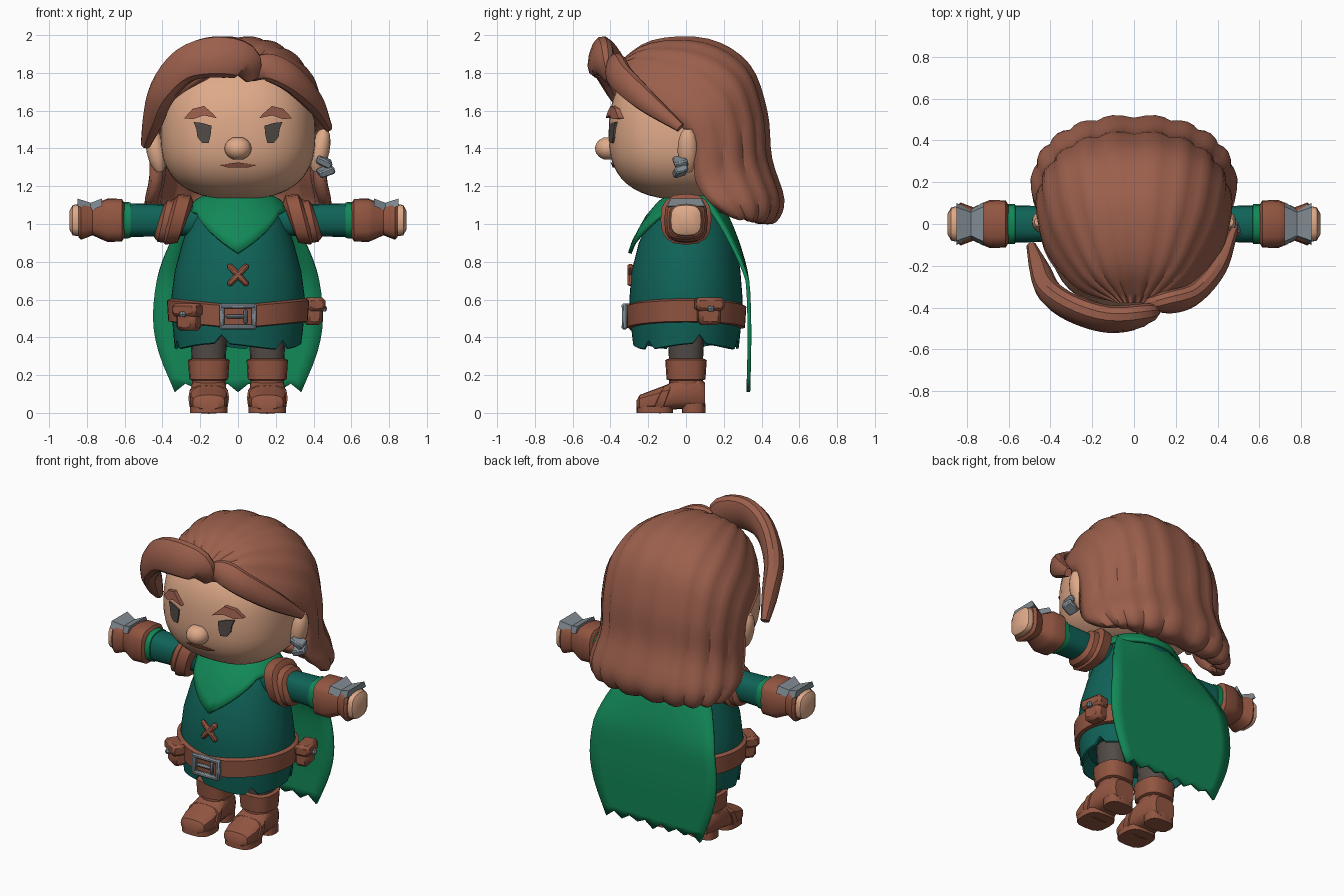
import bpy, bmesh, math
from mathutils import Vector as V

if "Cube" in bpy.data.objects:
    bpy.data.objects.remove(bpy.data.objects["Cube"])

def material(name, rgb):
    m = bpy.data.materials.new(name)
    m.diffuse_color = (*rgb, 1)
    m.use_nodes = True
    m.node_tree.nodes["Principled BSDF"].inputs["Base Color"].default_value = m.diffuse_color
    return m

HAIR = material("hair brown", (0.33, 0.115, 0.072))
LEATHER = material("leather brown", (0.29, 0.092, 0.053))
SKIN = material("skin", (0.74, 0.40, 0.25))
TEAL = material("tunic teal", (0.005, 0.125, 0.098))
GREEN = material("cloth green", (0.006, 0.245, 0.095))
METAL = material("metal grey", (0.22, 0.26, 0.29))
DARK = material("dark grey", (0.085, 0.07, 0.062))

def make(name, verts, faces, mat, closed=True):
    me = bpy.data.meshes.new(name)
    me.from_pydata([tuple(v) for v in verts], [], faces)
    if closed:
        bm = bmesh.new()
        bm.from_mesh(me)
        bmesh.ops.recalc_face_normals(bm, faces=bm.faces)
        bm.to_mesh(me)
        bm.free()
    me.materials.append(mat)
    ob = bpy.data.objects.new(name, me)
    bpy.context.collection.objects.link(ob)
    return ob

def loft(name, rings, mat, wrap=True, caps=True):
    n = len(rings[0])
    verts = [p for r in rings for p in r]
    faces = []
    for j in range(len(rings) - 1):
        for i in range(n if wrap else n - 1):
            k = (i + 1) % n
            faces.append((j*n + i, j*n + k, (j+1)*n + k, (j+1)*n + i))
    if caps:
        faces += [tuple(range(n))[::-1], tuple(range((len(rings)-1)*n, len(rings)*n))]
    return make(name, verts, faces, mat, caps)

def ring(c, u, v, n=16, e=2.0):
    """Superellipse ring round c with half axes u and v."""
    f = lambda t: math.copysign(abs(t) ** (2 / e), t)
    c, u, v = V(c), V(u), V(v)
    return [c + u*f(math.cos(a)) + v*f(math.sin(a))
            for a in (2*math.pi*i/n for i in range(n))]

def spline(pts, n):
    """Sample n+1 points along a smooth curve through pts."""
    P = [V(p) for p in pts]
    out = []
    for i in range(n + 1):
        t = i / n * (len(P) - 1)
        k = min(int(t), len(P) - 2)
        t -= k
        b, c = P[k], P[k+1]
        a = P[k-1] if k else b*2 - c
        d = P[k+2] if k + 2 < len(P) else c*2 - b
        out.append((b*2 + (c-a)*t + (a*2 - b*5 + c*4 - d)*t*t + (b*3 - a - c*3 + d)*t**3) / 2)
    return out

def solidify(ob, thick, offset):
    m = ob.modifiers.new("thickness", 'SOLIDIFY')
    m.thickness, m.offset = thick, offset

def box(name, loc, size, mat, rot=(0, 0, 0), bevel=0.008):
    h = [s/2 for s in size]
    rings = [[V((x*h[0], y*h[1], z*h[2])) for x, y in ((-1, -1), (1, -1), (1, 1), (-1, 1))] for z in (-1, 1)]
    ob = loft(name, rings, mat)
    ob.location, ob.rotation_euler = loc, rot
    b = ob.modifiers.new("bevel", 'BEVEL')
    b.width, b.segments = bevel, 1
    return ob

def ball(name, loc, size, mat, rot=(0, 0, 0), seg=16):
    rings = []
    for j in range(1, seg//2):
        a = math.pi*j/(seg//2)
        rings.append(ring((0, 0, -math.cos(a)*size[2]), (size[0]*math.sin(a), 0, 0), (0, size[1]*math.sin(a), 0), seg))
    ob = loft(name, rings, mat)
    ob.location, ob.rotation_euler = loc, rot
    return ob

# Head: boxy ellipsoid with a flat chin
N = 2.5
def head_y(x, z):
    k = 1 - abs(x/.41)**N - abs((z - 1.47)/(.34 if z < 1.47 else .42))**N
    return -.01 - .4*max(k, 0)**(1/N)

rings = []
for j in range(1, 24):
    a = -math.pi/2 + math.pi*j/24
    q = math.copysign(abs(math.sin(a))**(2/N), a)
    s = math.cos(a)**(2/N)
    rings.append(ring((0, -.01, 1.47 + q*(.34 if q < 0 else .42)), (.41*s, 0, 0), (0, .4*s, 0), 40, N))
loft("head", rings, SKIN)
loft("neck", [ring((0, .03, z), (.14, 0, 0), (0, .13, 0)) for z in (1.06, 1.22)], SKIN)
ball("nose", (0, -.41, 1.40), (.072, .072, .062), SKIN)

def face_plate(name, outline, mat, depth):
    rings = [[V((x, head_y(x, z) + d, z)) for x, z in outline] for d in (.03, -depth)]
    loft(name, rings, mat)

EYE = [(.14, 1.52), (.19, 1.535), (.235, 1.54), (.22, 1.50), (.215, 1.46), (.19, 1.43), (.155, 1.43), (.145, 1.47)]
BROW = [(.11, 1.56), (.14, 1.59), (.18, 1.625), (.24, 1.61), (.285, 1.56), (.24, 1.555), (.18, 1.575)]
for s in (-1, 1):
    face_plate("eye", [(s*x, z) for x, z in EYE], DARK, .009)
    face_plate("eyebrow", [(s*x, z) for x, z in BROW], HAIR, .025)
    ball("ear", (s*.435, .01, 1.39), (.05, .055, .125), SKIN, (0, s*.2, 0))
face_plate("mouth", [(-.1, 1.312), (0, 1.326), (.1, 1.312), (.05, 1.298), (-.05, 1.298)], LEATHER, .009)
for i, z in enumerate((1.33, 1.28)):
    box("earring", (.455 + .01*i, -.03, z), (.085, .07, .04), METAL, (.3, .45 - .8*i, .2))

# Hair cap: locks sweep from the parting over the crown to the back
centre = spline([(0, -.38, 1.84), (0, -.18, 1.975), (0, .12, 1.985), (0, .34, 1.85), (0, .435, 1.6),
                 (0, .46, 1.35), (0, .525, 1.13), (0, .48, 1.01), (0, .38, 1.0)], 32)
edge = spline([(.08, -.38, 1.83), (.27, -.33, 1.74), (.42, -.17, 1.6), (.47, -.01, 1.5), (.475, .04, 1.38),
               (.475, .05, 1.22), (.5, .13, 1.1), (.46, .22, 1.03), (.4, .26, 1.03)], 32)
rows = []
for j, (c, e) in enumerate(zip(centre, edge)):
    row = []
    for i in range(41):
        a = (i/40 - .5)*math.pi
        w = max(math.cos(a), 0)**.8
        p = V((math.copysign(e.x*abs(math.sin(a))**.85, a), e.y + (c.y - e.y)*w, e.z + (c.z - e.z)*w))
        groove = (1 - abs(math.sin(math.pi*i/4))) * (.006 + .018*j/32)
        row.append(p - (p - V((0, .05, 1.45))).normalized()*groove)
    rows.append(row)
solidify(loft("hair", rows, HAIR, wrap=False, caps=False), .06, -1)

# Swept fringe locks
def lock(name, path, sizes):
    P, S = spline(path, 24), spline([(w, t, 0) for w, t in sizes], 24)
    rings = []
    for i, (p, s) in enumerate(zip(P, S)):
        tan = (P[min(i+1, 24)] - P[max(i-1, 0)]).normalized()
        out = V((p.x, p.y, (p.z - 1.5)*.3))
        out = (out - tan*out.dot(tan)).normalized()
        rings.append(ring(p, out*s.y, tan.cross(out)*s.x, 12, 2.3))
    loft(name, rings, HAIR)

lock("fringe_large", [(.075, -.40, 1.77), (.03, -.44, 1.86), (-.12, -.455, 1.885), (-.28, -.41, 1.84), (-.4, -.33, 1.70),
                      (-.45, -.22, 1.55), (-.49, -.11, 1.42)],
     [(.04, .03), (.1, .055), (.112, .06), (.1, .06), (.085, .06), (.065, .05), (.03, .025)])
lock("fringe_small", [(.06, -.38, 1.79), (.15, -.375, 1.83), (.28, -.34, 1.77), (.4, -.21, 1.65), (.48, -.03, 1.51)],
     [(.04, .03), (.075, .05), (.075, .05), (.06, .045), (.025, .02)])

# Tunic: profile rows of height, half width, half depth, y centre
BODY = [(.36, .335, .28, 0), (.45, .345, .29, 0), (.6, .355, .3, 0), (.75, .335, .288, 0), (.9, .295, .26, .01),
        (1.03, .25, .21, .02), (1.12, .2, .16, .04), (1.16, .13, .11, .04)]
def body(z, grow=0):
    z = min(max(z, BODY[0][0]), BODY[-1][0])
    for a, b in zip(BODY, BODY[1:]):
        if z <= b[0]:
            t = (z - a[0])/(b[0] - a[0])
            r = [p + (q - p)*t for p, q in zip(a, b)]
            return r[1] + grow, r[2] + grow, r[3]

def body_point(a, z, grow=0):
    rx, ry, cy = body(z, grow)
    return V((rx*math.cos(a), cy + ry*math.sin(a), z))

ANG = [2*math.pi*i/48 for i in range(48)]
hem = [.35 + .015*math.sin(3*a + 1) + (.045 if i % 8 == 2 else 0) for i, a in enumerate(ANG)]
rings = [[body_point(a, .43, -.05) for a in ANG],
         [V((p.x, p.y, h)) for p, h in zip([body_point(a, .36, -.01) for a in ANG], hem)],
         [V((p.x, p.y, h)) for p, h in zip([body_point(a, .36) for a in ANG], [h + .005 for h in hem])]]
rings += [[body_point(a, z) for a in ANG] for z in (.45, .6, .68, .75, .83, .9, .97, 1.03, 1.08, 1.12, 1.16)]
loft("tunic", rings, TEAL)

# Belt, dipping at front and back
rings = []
for z, g in ((.445, 0), (.45, .022), (.56, .022), (.57, 0)):
    rings.append([body_point(a, z + .035*abs(math.cos(a)), g) for a in ANG])
loft("belt", rings, LEATHER)

# Buckle frame with prong
for x in (-.085, .085):
    box("buckle_side", (x, -.325, .51), (.028, .03, .135), METAL)
for z in (.455, .565):
    box("buckle_bar", (0, -.327, z), (.19, .03, .026), METAL)
box("buckle_prong", (-.015, -.327, .51), (.1, .026, .02), METAL)
box("buckle_post", (.04, -.327, .51), (.02, .024, .08), METAL)

# Belt pouches
for loc, turn in (((-.255, -.24, .51), -.6), ((.385, .12, .54), 1.75)):
    c, s = math.cos(turn), math.sin(turn)
    at = lambda d, dz: (loc[0] + s*d, loc[1] - c*d, loc[2] + dz)
    box("pouch", at(.01, -.015), (.12, .09, .12), LEATHER, (0, 0, turn), .02)
    box("pouch_flap", at(.02, .035), (.15, .095, .07), LEATHER, (0, 0, turn), .015)
    ball("pouch_stud", at(.068, .012), (.02, .02, .02), METAL, seg=8)

# Crossed stitch on the chest
for s in (-1, 1):
    box("cross_stitch", (0, -.295, .73), (.15, .03, .032), LEATHER, (-.1, s*.82, 0), .01)

# Pointed scarf round the shoulders
rows = []
for t in (0, .2, .4, .6, .8, .93, 1):
    row = []
    for a in ANG:
        d = abs((a + math.pi/2 + math.pi) % (2*math.pi) - math.pi)
        low = 1.06 - .215*max(0, 1 - d/.95)
        row.append(body_point(a, low + (1.165 - low)*t, .012 + .022*(1 - t)))
    rows.append(row)
solidify(loft("scarf", rows, GREEN, caps=False), .02, 0)

# Cape with a ragged lower edge
rows = []
for j, p in enumerate(spline([(.2, .17, 1.13), (.3, .235, 1.0), (.38, .29, .85), (.43, .325, .7), (.45, .335, .5),
                              (.42, .335, .32), (.335, .33, .11)], 18)):
    row = []
    for i in range(13):
        u = i/6 - 1
        rag = (.045 if i % 2 else .01*(i % 3)) if j == 18 else 0
        row.append(V((p.x*u, p.y - .08*u*u*max(0, 1 - j/9), p.z + rag)))
    rows.append(row)
solidify(loft("cape", rows, GREEN, wrap=False, caps=False), .02, 0)

# Arms and legs
def arm_part(name, s, profile, mat, z=1.02, e=2.6, lean=0, n=16):
    loft(name, [ring((s*x, 0, z), (0, r, 0), (-s*lean, 0, r), n, e) for x, r in profile], mat)

for s in (-1, 1):
    arm_part("shoulder_pad", s, [(.27, .09), (.285, .125), (.35, .135), (.37, .11)], LEATHER, 1.025, lean=.035)
    arm_part("shoulder_trim", s, [(.34, .10), (.36, .115), (.40, .11), (.42, .085)], LEATHER, 1.015, lean=.025)
    arm_part("sleeve", s, [(.2, .08), (.4, .085), (.6, .09)], TEAL)
    arm_part("sleeve_band", s, [(.565, .08), (.57, .095), (.615, .097), (.62, .08)], GREEN)
    arm_part("bracer", s, [(.6, .09), (.615, .113), (.69, .115), (.715, .105), (.77, .08), (.83, .103), (.845, .09)],
             LEATHER, e=3.2)
    arm_part("hand", s, [(.8, .075), (.85, .085), (.875, .08), (.892, .05)], SKIN, e=3)
    loft("bracer_plate", [[V((s*x, y, z)) for y, z in ((-w, t - .04), (-w*.8, t), (w*.8, t), (w, t - .04))]
                          for x, w, t in ((.72, .105, 1.135), (.78, .07, 1.112), (.85, .1, 1.135))], METAL)

    cx = s*.155
    def leg_part(name, profile, mat, e=2.4):
        loft(name, [ring((cx, 0, z), (r, 0, 0), (0, r, 0), 16, e) for z, r in profile], mat)
    leg_part("trouser_leg", [(.24, .088), (.46, .1)], DARK)
    leg_part("boot_shaft", [(.08, .088), (.2, .09)], LEATHER)
    leg_part("boot_cuff", [(.17, .085), (.178, .103), (.28, .11), (.288, .09)], LEATHER, 2.8)
    foot = [(-.262, .055, .02, .065), (-.245, .085, .012, .095), (-.18, .1, .012, .12), (-.1, .1, .015, .15),
            (-.04, .095, .02, .19), (.07, .088, .02, .19), (.1, .07, .025, .16)]
    loft("boot_foot", [ring((cx, y, (a + b)/2), (w, 0, 0), (0, 0, (b - a)/2), 16, 3) for y, w, a, b in foot], LEATHER)
    loft("boot_strap", [ring((cx, y, .075 + y*-.02), (w, 0, 0), (0, .03, h), 16, 3)
                        for y, w, h in ((-.15, .095, .055), (-.145, .108, .067), (-.105, .107, .082), (-.1, .09, .07))], LEATHER)
    loft("boot_sole", [ring((cx, -.165, z), (.1, 0, 0), (0, .097, 0), 16, 3) for z in (0, .035)], LEATHER)
    loft("boot_heel", [ring((cx, .04, z), (.088, 0, 0), (0, .062, 0), 16, 3) for z in (0, .05)], LEATHER)

# Smooth shading with sharp creases
for ob in bpy.context.collection.objects:
    ob.select_set(True)
    bpy.context.view_layer.objects.active = ob
bpy.ops.object.shade_smooth_by_angle(angle=math.radians(32))
